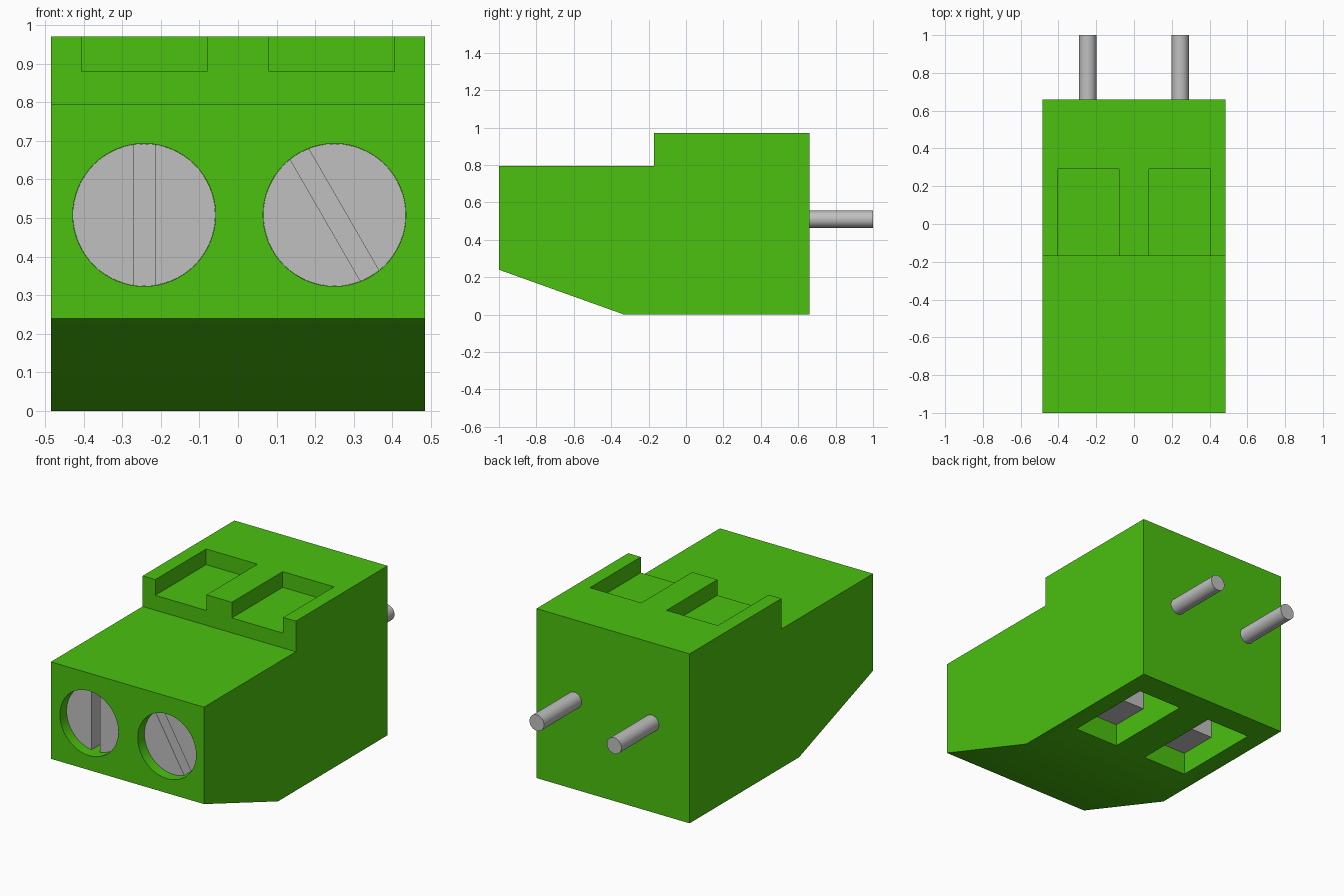
import bpy
import bmesh
import math
from mathutils import Matrix, Vector

if "Cube" in bpy.data.objects:
    bpy.data.objects.remove(bpy.data.objects["Cube"], do_unlink=True)


def make_material(name, color):
    mat = bpy.data.materials.new(name)
    mat.use_nodes = True
    mat.diffuse_color = color
    mat.node_tree.nodes["Principled BSDF"].inputs["Base Color"].default_value = color
    return mat


GREEN = make_material("green plastic", (0.07, 0.533, 0.0045, 1))
METAL = make_material("grey metal", (0.527, 0.527, 0.527, 1))


def finish(name, bm, mat):
    bmesh.ops.recalc_face_normals(bm, faces=bm.faces)
    mesh = bpy.data.meshes.new(name)
    bm.to_mesh(mesh)
    bm.free()
    mesh.materials.append(mat)
    obj = bpy.data.objects.new(name, mesh)
    bpy.context.collection.objects.link(obj)
    return obj


def box(name, lo, hi, mat, turn=0.0):
    """Box between two corners, turned about the y axis through its centre."""
    lo, hi = Vector(lo), Vector(hi)
    bm = bmesh.new()
    m = (Matrix.Translation((lo + hi) / 2) @ Matrix.Rotation(turn, 4, "Y")
         @ Matrix.Diagonal((*(hi - lo), 1)))
    bmesh.ops.create_cube(bm, size=1, matrix=m)
    return finish(name, bm, mat)


def rod(name, x, z, y0, y1, radius, sides, mat):
    """Cylinder lying along y."""
    bm = bmesh.new()
    m = Matrix.Translation((x, (y0 + y1) / 2, z)) @ Matrix.Rotation(math.pi / 2, 4, "X")
    bmesh.ops.create_cone(bm, cap_ends=True, segments=sides, radius1=radius,
                          radius2=radius, depth=y1 - y0, matrix=m)
    return finish(name, bm, mat)


def cut(obj, cutters):
    """Subtract the cutters, bake the result and discard the cutters."""
    for c in cutters:
        c.hide_render = True
        mod = obj.modifiers.new("cut", "BOOLEAN")
        mod.operation, mod.solver, mod.object = "DIFFERENCE", "EXACT", c
    graph = bpy.context.evaluated_depsgraph_get()
    baked = bpy.data.meshes.new_from_object(obj.evaluated_get(graph))
    obj.modifiers.clear()
    obj.data = baked
    for c in cutters:
        bpy.data.objects.remove(c, do_unlink=True)


def smooth(obj):
    bpy.ops.object.select_all(action="DESELECT")
    obj.select_set(True)
    bpy.context.view_layer.objects.active = obj
    bpy.ops.object.shade_smooth_by_angle(angle=math.radians(30))


# Housing: stepped side profile (y, z) extruded across x
W = 0.485
PROFILE = [(-1, 0.24), (-0.33, 0), (0.66, 0), (0.66, 0.97),
           (-0.17, 0.97), (-0.17, 0.795), (-1, 0.795)]
bm = bmesh.new()
side = bm.faces.new([bm.verts.new((-W, y, z)) for y, z in PROFILE])
ext = bmesh.ops.extrude_face_region(bm, geom=[side])
bmesh.ops.translate(bm, vec=(2 * W, 0, 0),
                    verts=[v for v in ext["geom"] if isinstance(v, bmesh.types.BMVert)])
housing = finish("housing", bm, GREEN)

SCREW_Z = 0.508
SCREWS = [("right", -0.243, 0.0), ("left", 0.25, math.radians(-30))]

# Top notches, wire openings underneath and screw holes in front
cutters = []
for s in (-1, 1):
    x0, x1 = sorted((s * 0.08, s * 0.405))
    cutters.append(box("notch_cutter", (x0, -0.3, 0.88), (x1, 0.29, 1.1), GREEN))
    x0, x1 = sorted((s * 0.10, s * 0.381))
    cutters.append(box("opening_cutter", (x0, -0.03, -0.1), (x1, 0.505, 0.7), GREEN))
for _, x, _ in SCREWS:
    cutters.append(rod("hole_cutter", x, SCREW_Z, -1.1, -0.8, 0.185, 64, GREEN))
cut(housing, cutters)
smooth(housing)

# Slotted screws, sunk into the front holes
for label, x, turn in SCREWS:
    screw = rod(label + "_screw", x, SCREW_Z, -0.94, -0.79, 0.1845, 64, METAL)
    cut(screw, [box("slot_cutter", (x - 0.0275, -1.0, SCREW_Z - 0.3),
                    (x + 0.0275, -0.86, SCREW_Z + 0.3), METAL, turn)])
    smooth(screw)

# Contact pins at the back and the clamps inside the openings
for label, s in (("right", -1), ("left", 1)):
    smooth(rod(label + "_pin", s * 0.245, 0.51, 0.15, 1.0, 0.046, 32, METAL))
    x0, x1 = sorted((s * 0.10, s * 0.381))
    box(label + "_clamp", (x0, -0.03, 0.13), (x1, 0.198, 0.7), METAL)
